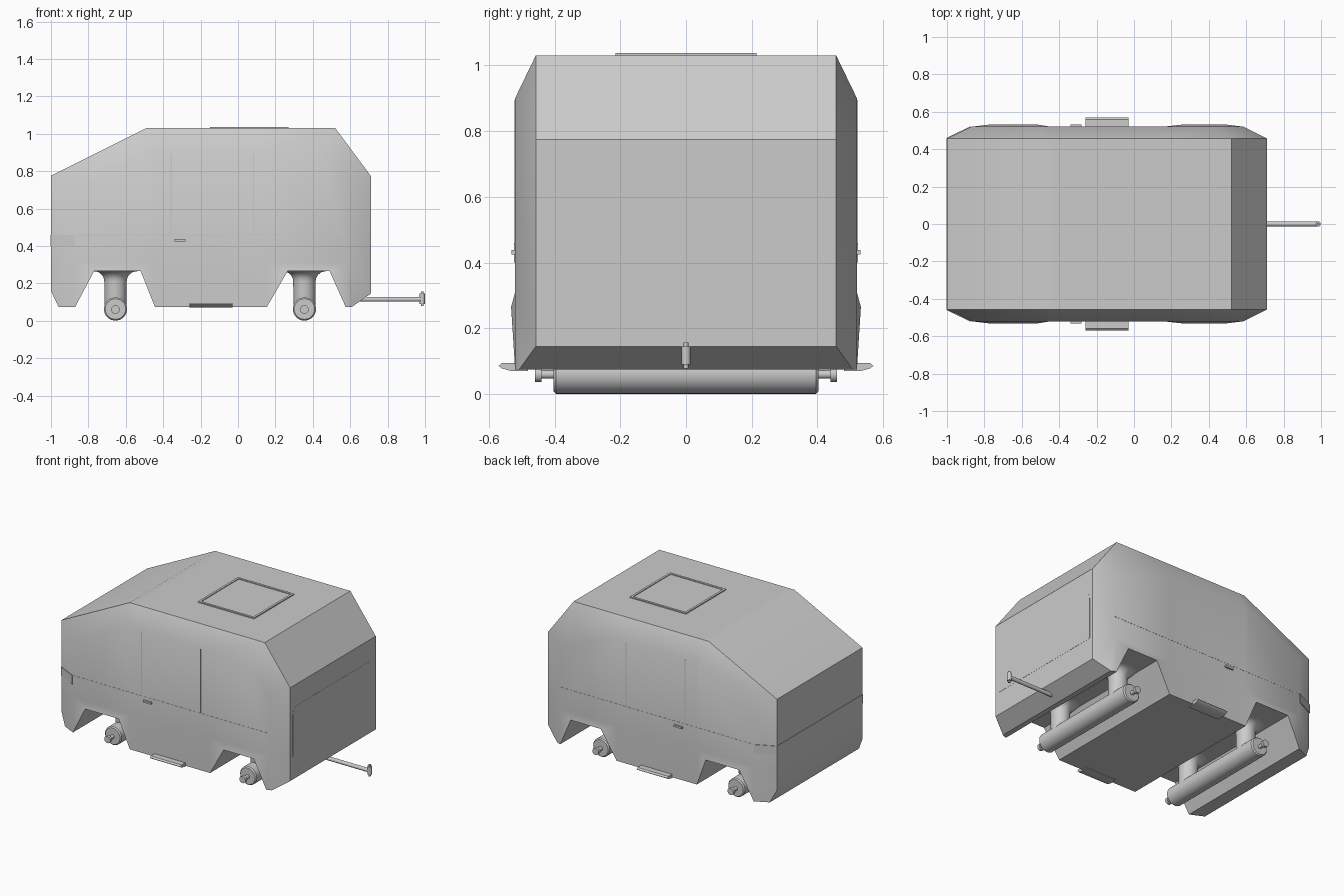
import bpy, bmesh, math
from mathutils import Vector

if "Cube" in bpy.data.objects:
    bpy.data.objects.remove(bpy.data.objects["Cube"])

grey = bpy.data.materials.new("plain grey")
grey.use_nodes = True
grey.diffuse_color = (0.6, 0.6, 0.6, 1)
grey.node_tree.nodes["Principled BSDF"].inputs["Base Color"].default_value = (0.6, 0.6, 0.6, 1)


def finish(name, bm, smooth=True):
    bmesh.ops.recalc_face_normals(bm, faces=bm.faces)
    mesh = bpy.data.meshes.new(name)
    bm.to_mesh(mesh)
    bm.free()
    obj = bpy.data.objects.new(name, mesh)
    bpy.context.collection.objects.link(obj)
    mesh.materials.append(grey)
    if smooth:
        bpy.ops.object.select_all(action='DESELECT')
        obj.select_set(True)
        bpy.context.view_layer.objects.active = obj
        bpy.ops.object.shade_smooth_by_angle(angle=math.radians(30))
    return obj


def loft(name, rings, smooth=True):
    """Closed solid through rings of equal point count."""
    bm = bmesh.new()
    vs = [[bm.verts.new(p) for p in ring] for ring in rings]
    n = len(vs[0])
    for a, b in zip(vs, vs[1:]):
        for i in range(n):
            j = (i + 1) % n
            bm.faces.new((a[i], a[j], b[j], b[i]))
    bm.faces.new(vs[0])
    bm.faces.new(vs[-1])
    return finish(name, bm, smooth)


def box(name, lo, hi):
    ring = [(0, 0), (1, 0), (1, 1), (0, 1)]
    mix = lambda a, b, t: a + (b - a) * t
    return loft(name, [[(mix(lo[0], hi[0], u), mix(lo[1], hi[1], v), z) for u, v in ring]
                       for z in (lo[2], hi[2])], False)


def lathe(name, origin, axis, profile, sides=32):
    """Revolve (distance, radius) pairs round an axis."""
    turn = Vector((0, 0, 1)).rotation_difference(Vector(axis))
    rings = []
    for d, r in profile:
        rings.append([Vector(origin) + turn @ Vector((r * math.cos(t), r * math.sin(t), d))
                      for t in (math.tau * i / sides for i in range(sides))])
    return loft(name, rings)


# Body shell: chamfered sides lofted from a wide and a narrow profile
CORE, SIDE, FLOOR, ROOF = 0.457, 0.52, 0.075, 1.03
outer = [(-1, FLOOR), (-1, 0.775), (-0.49, ROOF), (0.52, ROOF), (0.71, 0.775), (0.71, FLOOR)]
inner = [(-0.87, FLOOR), (-0.87, 0.70), (-0.47, 0.90), (0.45, 0.90), (0.585, 0.74), (0.585, FLOOR)]
shell = loft("body", [[(x, y, z) for x, z in p] for p, y in
                      ((inner, -SIDE), (outer, -CORE), (outer, CORE), (inner, SIDE))])

# Wheel arches run right across underneath
arches = [[(-0.87, FLOOR), (-0.77, 0.265), (-0.52, 0.265), (-0.445, FLOOR)],
          [(0.155, FLOOR), (0.265, 0.265), (0.49, 0.265), (0.575, FLOOR)]]
for arch in arches:
    (x0, z0), a, b, (x3, z3) = arch
    drop = 0.1
    cut = [(x0 - (a[0] - x0) * drop, z0 - 0.019), a, b, (x3 + (x3 - b[0]) * drop, z3 - 0.019)]
    cutter = loft("arch_cutter", [[(x, y, z) for x, z in cut] for y in (-0.7, 0.7)], False)
    cutter.hide_render = True
    mod = shell.modifiers.new("arch", 'BOOLEAN')
    mod.object, mod.operation, mod.solver = cutter, 'DIFFERENCE', 'EXACT'
    bpy.context.view_layer.objects.active = shell
    bpy.ops.object.modifier_apply(modifier=mod.name)
    bpy.data.objects.remove(cutter)

# Sloped lower ends, then flared arch lips
bm = bmesh.new()
bm.from_mesh(shell.data)


def slice_body(point, normal, trim=False):
    cut = bmesh.ops.bisect_plane(bm, geom=bm.verts[:] + bm.edges[:] + bm.faces[:], dist=1e-5,
                                 plane_co=point, plane_no=normal, clear_outer=trim)
    if trim:
        rim = [e for e in cut["geom_cut"] if isinstance(e, bmesh.types.BMEdge)]
        bmesh.ops.holes_fill(bm, edges=rim)


slice_body((-1, 0, 0.16), (-0.085, 0, -0.04), True)
slice_body((0.71, 0, 0.145), (0.07, 0, -0.1), True)
slice_body((0, 0, 0.31), (0, 0, 1))
for x in (-0.445, 0.155):
    slice_body((x, 0, 0), (1, 0, 0))
for v in bm.verts:
    if abs(v.co.z - 0.265) < 0.002 and abs(v.co.y) > SIDE - 0.003:
        v.co.y = math.copysign(0.532, v.co.y)
bmesh.ops.triangulate(bm, faces=[f for f in bm.faces if abs(f.normal.y) > 0.8
                                 and f.calc_center_median().z < 0.32])
bmesh.ops.recalc_face_normals(bm, faces=bm.faces)
bm.to_mesh(shell.data)
bm.free()
bpy.ops.object.select_all(action='DESELECT')
shell.select_set(True)
bpy.context.view_layer.objects.active = shell
bpy.ops.object.shade_smooth_by_angle(angle=math.radians(30))

# Raised band wrapping the sloping end
band = [(-0.87, -SIDE), (-1, -CORE), (-1, CORE), (-0.87, SIDE)]
wrap = [(x - 0.003, y * 1.006) for x, y in band]
loft("end_band", [[(x, y, z) for x, y in wrap] for z in (0.40, 0.46)], False)

# Rear panel with rounded upper corners
panel = [(-0.43, 0.30), (0.43, 0.30)]
for cx, start in ((0.38, 0), (-0.38, 90)):
    for i in range(5):
        t = math.radians(start + 22.5 * i)
        panel.append((cx + 0.05 * math.cos(t), 0.58 + 0.05 * math.sin(t)))
loft("rear_panel", [[(x, y, z) for y, z in panel] for x in (0.708, 0.711)], False)

# Roof hatch: frame and low panel
HX0, HX1, HY, T = -0.15, 0.27, 0.215, 0.015
box("hatch_panel", (HX0 + T, T - HY, ROOF - 0.01), (HX1 - T, HY - T, ROOF + 0.002))
for s in (-1, 1):
    ys = sorted((s * HY, s * (HY - T)))
    box("hatch_frame_side", (HX0, ys[0], ROOF - 0.01), (HX1, ys[1], ROOF + 0.007))
for x in (HX0, HX1 - T):
    box("hatch_frame_end", (x, T - HY, ROOF - 0.01), (x + T, HY - T, ROOF + 0.007))

# Side trim, handles and steps on both sides
for s in (-1, 1):
    def side_box(name, x0, x1, z0, z1, depth):
        ys = sorted((s * (SIDE - 0.01), s * (SIDE + depth)))
        box(name, (x0, ys[0], z0), (x1, ys[1], z1))
    side_box("belt_seam", -0.87, 0.585, 0.456, 0.461, 0.001)
    for x in (-0.36, 0.08):
        side_box("door_seam", x, x + 0.006, 0.46, 0.895, 0.001)
    side_box("door_handle", -0.34, -0.28, 0.425, 0.438, 0.011)
    step = [(0.48, 0.07), (0.53, 0.07), (0.56, 0.078), (0.57, 0.086), (0.56, 0.095), (0.48, 0.095)]
    loft("step", [[(x, s * y, z) for y, z in step] for x in (-0.26, -0.03)])

# Rollers with axle stubs, each hung on two struts with flared tops
for x in (-0.655, 0.355):
    hub = (x, 0, 0.063)
    lathe("roller", hub, (0, 1, 0), [(-0.403, 0.055), (-0.395, 0.062), (0.395, 0.062), (0.403, 0.055)])
    for s in (-1, 1):
        lathe("axle_stub", (x, 0, 0.06), (0, s, 0),
              [(0.39, 0.013), (0.44, 0.013), (0.44, 0.023), (0.46, 0.023)], 20)
        fillet = [(0.265 - 0.055 * math.cos(t), 0.115 - 0.055 * math.sin(t))
                  for t in (math.pi / 2 * i / 6 for i in range(6, -1, -1))]
        fillet = [(0.265 - 0.055 * (1 - math.sin(t)), 0.06 + 0.055 * (1 - math.cos(t)))
                  for t in (math.pi / 2 * i / 6 for i in range(7))]
        lathe("strut", (x, s * 0.27, 0), (0, 0, 1), [(0.07, 0.058)] + fillet + [(0.27, 0.115)])

# Tow bar with upright pin
lathe("tow_bar", (0.62, 0, 0.115), (1, 0, 0), [(0, 0.013), (0.36, 0.013)], 16)
lathe("tow_pin", (0.985, 0, 0), (0, 0, 1),
      [(0.078, 0.007), (0.09, 0.007), (0.09, 0.014), (0.145, 0.014), (0.145, 0.007), (0.157, 0.007)], 16)
